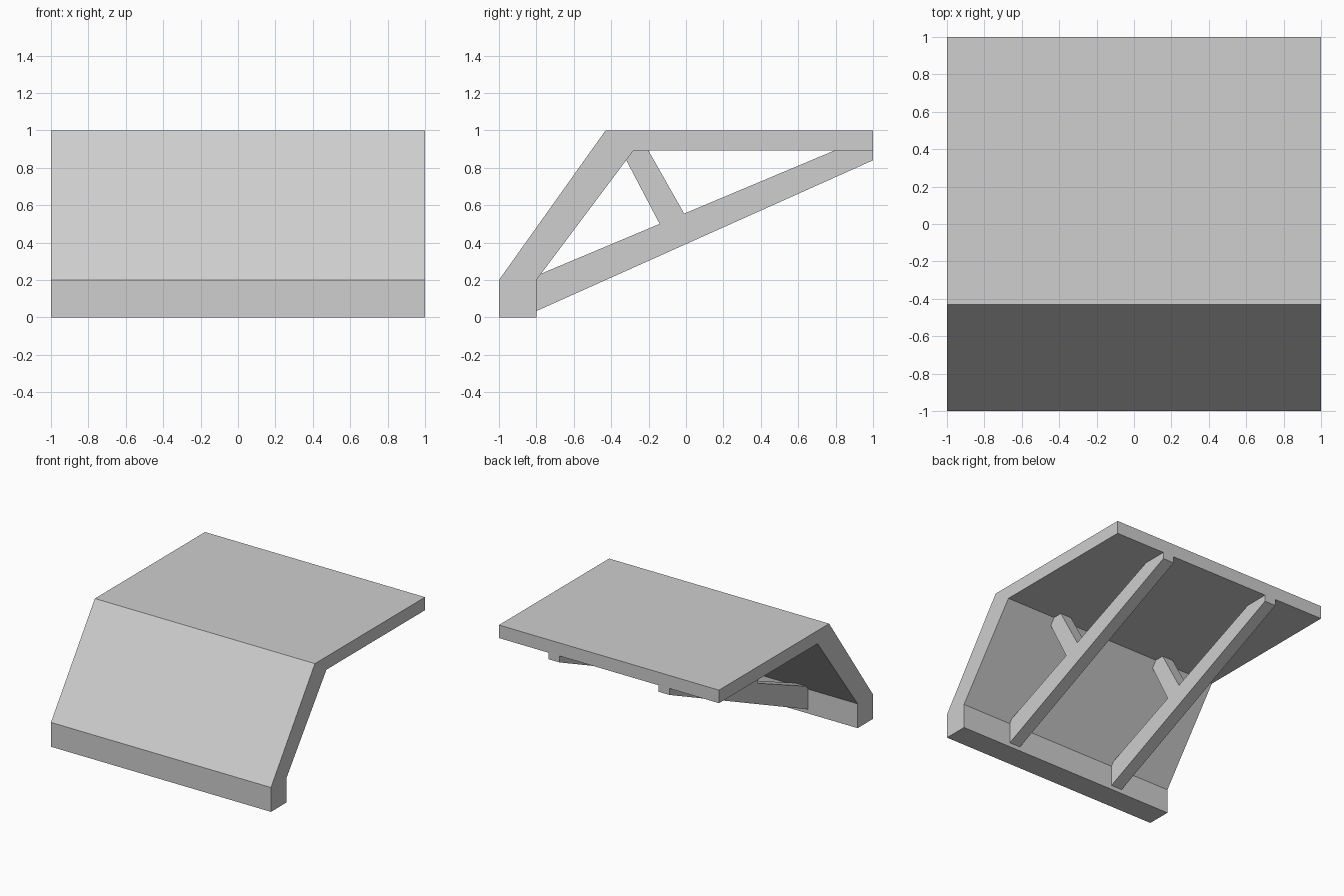
import bpy
import bmesh

cube = bpy.data.objects.get("Cube")
if cube:
    bpy.data.objects.remove(cube, do_unlink=True)

# One plain grey for everything
grey = bpy.data.materials.new("light_grey")
grey.use_nodes = True
grey.diffuse_color = (0.62, 0.62, 0.62, 1)
grey.node_tree.nodes["Principled BSDF"].inputs["Base Color"].default_value = grey.diffuse_color


def extrude_profile(name, profile, centre, width):
    """Sweep a (y, z) side profile along x."""
    bm = bmesh.new()
    face = bm.faces.new([bm.verts.new((centre - width / 2, y, z)) for y, z in profile])
    swept = bmesh.ops.extrude_face_region(bm, geom=[face])["geom"]
    verts = [v for v in swept if isinstance(v, bmesh.types.BMVert)]
    bmesh.ops.translate(bm, verts=verts, vec=(width, 0, 0))
    bmesh.ops.recalc_face_normals(bm, faces=bm.faces)
    mesh = bpy.data.meshes.new(name)
    bm.to_mesh(mesh)
    bm.free()
    mesh.materials.append(grey)
    obj = bpy.data.objects.new(name, mesh)
    bpy.context.collection.objects.link(obj)
    return obj


# Bent shell: low kerb, sloped front and flat deck
shell = [(-1, 0), (-0.8, 0), (-0.8, 0.2), (-0.28, 0.893),
         (1, 0.893), (1, 1), (-0.43, 1), (-1, 0.2)]
extrude_profile("bent_shell", shell, 0, 2)

# Long diagonal beam and the short strut above it, on each side
beam = [(-0.82, 0.025), (1, 0.84), (1, 0.895), (0.8, 0.895), (-0.82, 0.215)]
strut = [(-0.34, 0.88), (-0.27, 0.91), (-0.211, 0.91), (0.01, 0.52), (-0.12, 0.46)]
for side, x in (("left", 0.5), ("right", -0.5)):
    extrude_profile(f"{side}_beam", beam, x, 0.1)
    extrude_profile(f"{side}_strut", strut, x, 0.1)
